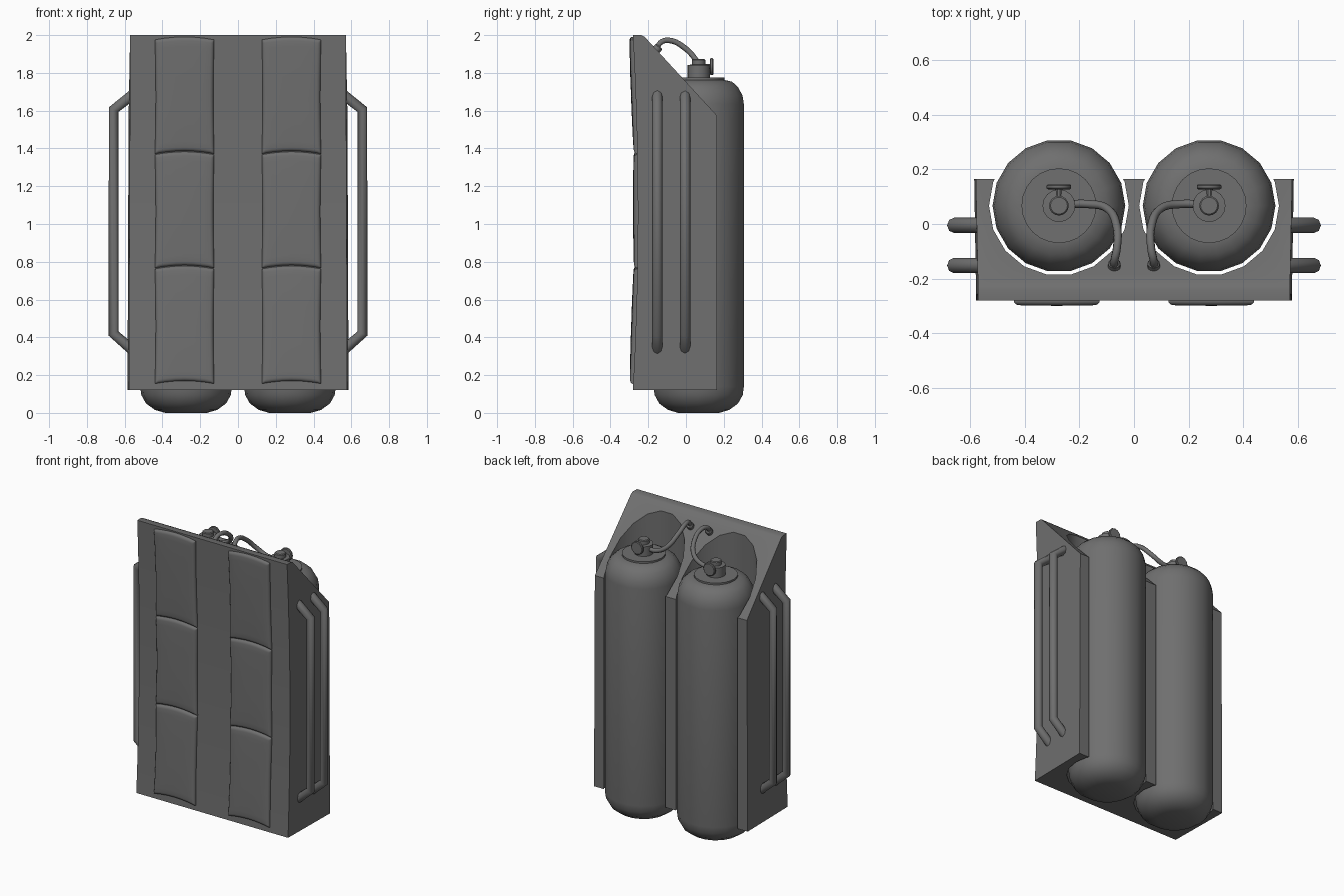
import bpy, bmesh, math
from mathutils import Matrix

if "Cube" in bpy.data.objects:
    bpy.data.objects.remove(bpy.data.objects["Cube"])

TX, TY = 0.275, 0.067      # tank centre
DARK = bpy.data.materials.new("dark_grey")
DARK.diffuse_color = (0.16, 0.16, 0.16, 1)
DARK.use_nodes = True
DARK.node_tree.nodes["Principled BSDF"].inputs["Base Color"].default_value = DARK.diffuse_color


def finish(name, bm, smooth=35):
    bmesh.ops.recalc_face_normals(bm, faces=bm.faces)
    me = bpy.data.meshes.new(name)
    bm.to_mesh(me)
    bm.free()
    me.materials.append(DARK)
    ob = bpy.data.objects.new(name, me)
    bpy.context.collection.objects.link(ob)
    if smooth:
        shade(ob, smooth)
    return ob


def shade(ob, angle):
    bpy.ops.object.select_all(action='DESELECT')
    ob.select_set(True)
    bpy.context.view_layer.objects.active = ob
    bpy.ops.object.shade_smooth_by_angle(angle=math.radians(angle))


def lathe(name, profile, n, loc, rot=None, smooth=35):
    """Revolve (radius, height) pairs about z, with capped ends."""
    bm = bmesh.new()
    rings = []
    for r, z in profile:
        rings.append([bm.verts.new((r * math.cos(i * math.tau / n),
                                    r * math.sin(i * math.tau / n), z)) for i in range(n)])
    for a, b in zip(rings, rings[1:]):
        for i in range(n):
            j = (i + 1) % n
            bm.faces.new((a[i], a[j], b[j], b[i]))
    bm.faces.new(rings[0])
    bm.faces.new(rings[-1])
    m = Matrix.Translation(loc) @ (rot or Matrix.Identity(4))
    bmesh.ops.transform(bm, matrix=m, verts=bm.verts)
    return finish(name, bm, smooth)


def tube(name, pts, r, kind='POLY'):
    cu = bpy.data.curves.new(name, 'CURVE')
    cu.dimensions = '3D'
    cu.bevel_depth = r
    cu.bevel_resolution = 2
    cu.use_fill_caps = True
    cu.resolution_u = 5
    cu.materials.append(DARK)
    sp = cu.splines.new(kind)
    if kind == 'BEZIER':
        sp.bezier_points.add(len(pts) - 1)
        for bp, p in zip(sp.bezier_points, pts):
            bp.co = p
            bp.handle_left_type = bp.handle_right_type = 'AUTO'
    else:
        sp.points.add(len(pts) - 1)
        for q, p in zip(sp.points, pts):
            q.co = (*p, 1)
    ob = bpy.data.objects.new(name, cu)
    bpy.context.collection.objects.link(ob)
    return ob


def front_y(z):            # gently hollow front of the pack
    return -0.255 - 0.026 * ((z - 1.06) / 0.94) ** 2


# pack frame: side profile extruded across, slightly tapered
prof = [(front_y(z), z) for z in [0.12 + 1.88 * i / 8 for i in range(9)]]
prof += [(-0.238, 2.0), (-0.22, 1.992), (0.165, 1.573), (0.165, 0.12)]
bm = bmesh.new()
sides = [[bm.verts.new((s * (0.583 + 0.016 * y - 0.004 * z), y, z)) for y, z in prof] for s in (-1, 1)]
n = len(prof)
for i in range(n):
    j = (i + 1) % n
    bm.faces.new((sides[0][i], sides[0][j], sides[1][j], sides[1][i]))
for s in sides:
    bm.faces.new(s)
frame = finish("pack_frame", bm, 0)

# tank channels cut out of the frame
for s in (-1, 1):
    cutter = lathe("channel_cutter", [(0.256, -0.2), (0.256, 2.3)], 18, (s * TX, TY, 0), smooth=0)
    cutter.hide_render = True
    mod = frame.modifiers.new("channel", 'BOOLEAN')
    mod.operation = 'DIFFERENCE'
    mod.solver = 'EXACT'
    mod.object = cutter
    bpy.context.view_layer.objects.active = frame
    bpy.ops.object.modifier_apply(modifier=mod.name)
    bpy.data.objects.remove(cutter)
shade(frame, 28)


def pad(name, cx, z0, z1):
    """Puffed cushion with rounded rim, following the hollow front."""
    hx, hz, rim = 0.157, (z1 - z0) / 2, 0.02

    def stops(h):          # positions across, closely spaced near the rim
        e = [0, 0.0015, 0.006, 0.012, rim, 0.05]
        return [d - h for d in e] + [-h * 0.3, 0, h * 0.3] + [h - d for d in reversed(e)]

    us, ts = stops(hx), stops(hz)
    bm = bmesh.new()

    def point(u, t, out=None):
        a, b = u / hx, t / hz
        if out is None:
            d = min(hx - abs(u), hz - abs(t), rim) / rim
            out = 0.003 + 0.015 * math.sqrt(max(0, 1 - (1 - d) ** 2)) + 0.007 * (1 - a ** 4) * (1 - b ** 4)
        z = (z0 + z1) / 2 + t + 0.016 * (1 - a * a) - 0.006
        x = cx + u * (1 - 0.03 * (1 - b * b))
        return bm.verts.new((x, front_y(z) - out, z))

    grid = [[point(u, t) for u in us] for t in ts]
    m = len(us)
    for i in range(m - 1):
        for j in range(m - 1):
            bm.faces.new((grid[i][j], grid[i][j + 1], grid[i + 1][j + 1], grid[i + 1][j]))
    rim_edges = [e for e in bm.edges if e.is_boundary]
    ext = bmesh.ops.extrude_edge_only(bm, edges=rim_edges)["geom"]
    for v in ext:
        if isinstance(v, bmesh.types.BMVert):
            v.co.y += 0.013
    finish(name, bm, 60)


tank_prof = [(0.11, 0), (0.165, 0.016), (0.212, 0.05), (0.237, 0.095), (0.243, 0.14),
             (0.243, 1.635), (0.236, 1.68), (0.212, 1.724), (0.18, 1.753), (0.137, 1.763)]
turn = Matrix.Rotation(math.radians(-90), 4, 'X')

for s, side in ((-1, "left"), (1, "right")):
    # back pads
    zs = [0.158, 0.77, 1.375, 1.983]
    for k in range(3):
        pad(f"{side}_pad_{k + 1}", s * 0.283, zs[k] + 0.002, zs[k + 1] - 0.002)

    # tank with collar and valve
    lathe(f"{side}_tank", tank_prof, 18, (s * TX, TY, 0), smooth=45)
    lathe(f"{side}_tank_collar", [(0.137, 1.75), (0.137, 1.775)], 24, (s * TX, TY, 0))
    lathe(f"{side}_valve", [(0.06, 1.77), (0.06, 1.842), (0.036, 1.844),
                            (0.036, 1.868), (0.031, 1.873)], 16, (s * TX, TY, 0))
    lathe(f"{side}_valve_stem", [(0.014, 0), (0.014, 0.068)], 10, (s * TX, TY, 1.833), turn)
    lathe(f"{side}_valve_knob", [(0.04, 0), (0.045, 0.004), (0.045, 0.014), (0.04, 0.018)],
          12, (s * TX, TY + 0.06, 1.833), turn)

    # hose from valve to frame with end fitting
    hose = [(-0.25, 0.072, 1.815), (-0.17, 0.073, 1.818), (-0.10, 0.058, 1.86), (-0.063, -0.01, 1.935),
            (-0.063, -0.09, 1.972), (-0.072, -0.135, 1.96), (-0.072, -0.16, 1.91)]
    tube(f"{side}_hose", [(-s * x, y, z) for x, y, z in hose], 0.015, 'BEZIER')
    lathe(f"{side}_hose_fitting", [(0.023, -0.02), (0.023, 0.014), (0.018, 0.02)], 12,
          (s * 0.072, -0.154, 1.926), Matrix.Rotation(math.radians(-42), 4, 'X'))

    # side grab bars
    for k, y in enumerate((-0.152, -0.005)):
        bar = [(0.55, 1.69), (0.659, 1.605), (0.659, 0.42), (0.55, 0.325)]
        tube(f"{side}_bar_{k + 1}", [(s * x, y, z) for x, z in bar], 0.028)
